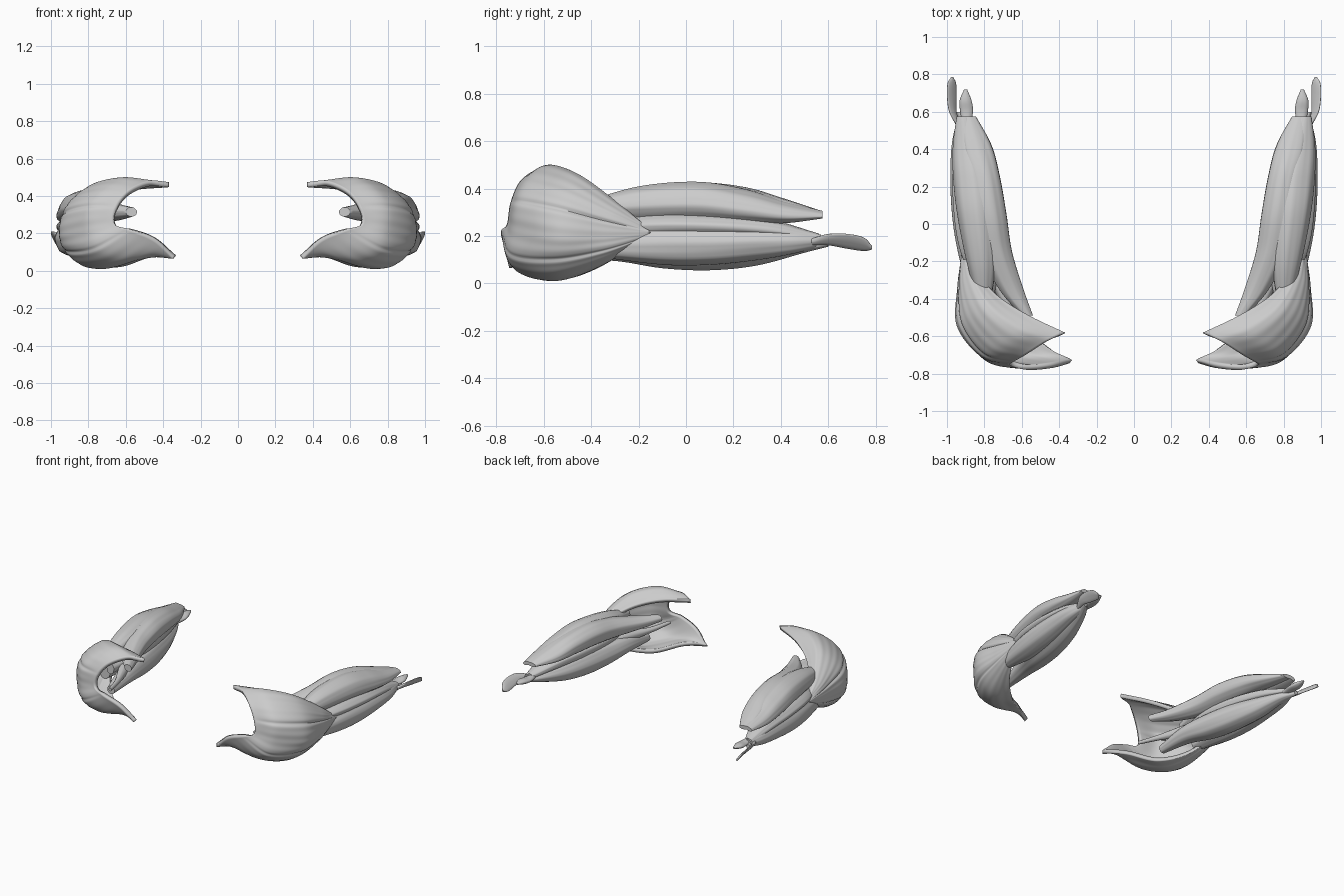
import bpy, math
from mathutils import Vector


def spline(pts, t):
    """Catmull-Rom through pts (any dimension), t in 0..1."""
    n = len(pts) - 1
    i = min(int(t * n), n - 1)
    f = t * n - i
    b, c = Vector(pts[i]), Vector(pts[i + 1])
    a = Vector(pts[i - 1]) if i > 0 else b * 2 - c
    d = Vector(pts[i + 2]) if i + 2 <= n else c * 2 - b
    return 0.5 * (2 * b + (c - a) * f + (2 * a - 5 * b + 4 * c - d) * f ** 2
                  + (3 * b - a - 3 * c + d) * f ** 3)


def make(name, verts, faces, thickness=0):
    mesh = bpy.data.meshes.new(name)
    mesh.from_pydata(verts, [], faces)
    ob = bpy.data.objects.new(name, mesh)
    bpy.context.collection.objects.link(ob)
    if thickness:
        s = ob.modifiers.new("thickness", 'SOLIDIFY')
        s.thickness, s.offset = thickness, -1
    m = ob.modifiers.new("mirror", 'MIRROR')
    m.use_mirror_merge = False
    bpy.ops.object.select_all(action='DESELECT')
    ob.select_set(True)
    bpy.context.view_layer.objects.active = ob
    bpy.ops.object.shade_smooth_by_angle(angle=math.radians(50))
    return ob


def belly(name, stations, ridge=0.02, phase=0.0, rings=48, sides=48, tilt=0.0):
    """Muscle belly lofted along y; station = y, x, z, half width, half height."""
    stations = [Vector(s) for s in stations]
    verts, faces = [], []
    for i in range(rings + 1):
        t = i / rings
        y, x, z, rx, rz = spline(stations, t)
        rx, rz = max(rx, 0.004), max(rz, 0.004)
        for j in range(sides):
            a = 2 * math.pi * j / sides
            r = 1 + ridge * math.sin(7 * a + phase + 2 * t) + 0.4 * ridge * math.sin(15 * a - 3 * t)
            u, w = rx * r * math.cos(a), rz * r * math.sin(a)
            verts.append((x + u * math.cos(tilt) - w * math.sin(tilt), y,
                          z + u * math.sin(tilt) + w * math.cos(tilt)))
    for i in range(rings):
        for j in range(sides):
            k = (j + 1) % sides
            faces.append((i * sides + j, (i + 1) * sides + j, (i + 1) * sides + k, i * sides + k))
    faces.append(tuple(range(sides)))
    faces.append(tuple(rings * sides + j for j in reversed(range(sides))))
    return make(name, verts, faces)


# Shoulder cap: fan of fibres running from the wide rim to the insertion
fibres = [
    [(.37, -.58, .475), (.56, -.49, .455), (.72, -.39, .40), (.83, -.275, .32), (.90, -.16, .23)],
    [(.47, -.63, .48), (.63, -.57, .50), (.78, -.45, .455), (.87, -.29, .34), (.91, -.16, .235)],
    [(.58, -.70, .43), (.74, -.65, .44), (.87, -.50, .40), (.92, -.32, .31), (.91, -.16, .23)],
    [(.65, -.74, .34), (.81, -.70, .34), (.93, -.54, .31), (.94, -.34, .26), (.92, -.15, .22)],
    [(.66, -.755, .25), (.81, -.715, .22), (.945, -.55, .19), (.945, -.35, .19), (.92, -.15, .21)],
    [(.57, -.78, .22), (.76, -.74, .11), (.90, -.56, .09), (.93, -.35, .13), (.915, -.15, .20)],
    [(.44, -.77, .165), (.62, -.71, .05), (.79, -.56, .015), (.87, -.36, .08), (.905, -.15, .20)],
    [(.345, -.745, .065), (.47, -.65, .07), (.64, -.52, .02), (.80, -.36, .07), (.90, -.16, .20)],
]
NU, NV = 112, 48
grid = []
for i in range(NU + 1):
    u = i / NU
    for j in range(NV + 1):
        v = j / NV
        p = spline([spline(f, v) for f in fibres], u)
        # grooves between the three heads, plus fine strands
        g = sum(math.exp(-((u - c) / 0.014) ** 2) for c in (0.42, 0.7))
        d = (0.009 * g + 0.001 * math.sin(u * 95)) * math.sin(math.pi * v)
        grid.append(p - (p - Vector((.66, -.45, .25))).normalized() * d)
w = NV + 1
faces = [(i * w + j, (i + 1) * w + j, (i + 1) * w + j + 1, i * w + j + 1)
         for i in range(NU) for j in range(NV)]
make("shoulder_cap", grid, faces, 0.028)

# Upper (rear) arm muscles
belly("rear_inner_head", [(-.49, .57, .315, .03, .025), (-.35, .655, .315, .065, .045),
      (-.15, .735, .33, .085, .07), (.05, .77, .345, .09, .08), (.25, .80, .335, .085, .07),
      (.42, .84, .31, .08, .045), (.575, .88, .29, .035, .014)], phase=1, tilt=0.1)
belly("rear_outer_head", [(-.44, .80, .31, .03, .03), (-.2, .815, .335, .08, .072),
      (.05, .845, .345, .10, .08), (.25, .87, .325, .098, .068),
      (.42, .90, .30, .07, .042), (.575, .92, .29, .03, .014)], tilt=-0.3)

# Lower (front) arm muscles
belly("front_outer_head", [(-.36, .85, .16, .04, .05), (-.1, .87, .165, .08, .085),
      (.1, .89, .165, .085, .085), (.3, .905, .17, .075, .07), (.45, .92, .175, .05, .05),
      (.57, .915, .18, .025, .025)], phase=2, tilt=0.3)
belly("front_inner_head", [(-.52, .69, .13, .03, .03), (-.3, .72, .155, .065, .06),
      (-.1, .765, .15, .09, .085), (.1, .80, .145, .09, .088), (.3, .84, .145, .075, .068),
      (.5, .89, .16, .04, .03), (.6, .935, .17, .015, .015)], phase=4)
belly("deep_muscle", [(-.4, .78, .22, .03, .04), (-.15, .82, .24, .105, .055),
      (.1, .85, .24, .115, .055), (.35, .88, .225, .085, .045), (.56, .91, .19, .03, .02)])

# Tendons beyond the elbow and at the shoulder
belly("elbow_tendon", [(.52, .895, .185, .02, .02), (.60, .895, .185, .034, .016),
      (.66, .90, .19, .032, .018), (.72, .90, .195, .008, .006)], rings=16, sides=24)
belly("tendon_sheet", [(.53, .94, .175, .015, .012), (.60, .968, .185, .03, .01),
      (.68, .974, .178, .04, .008), (.75, .974, .165, .036, .008),
      (.785, .972, .15, .008, .006)], rings=20, sides=24, tilt=-2.25)
belly("shoulder_tendon", [(-.66, .60, .21, .012, .012), (-.5, .65, .2, .02, .02),
      (-.3, .73, .20, .04, .04), (-.1, .77, .20, .03, .03)], rings=16, sides=24)
